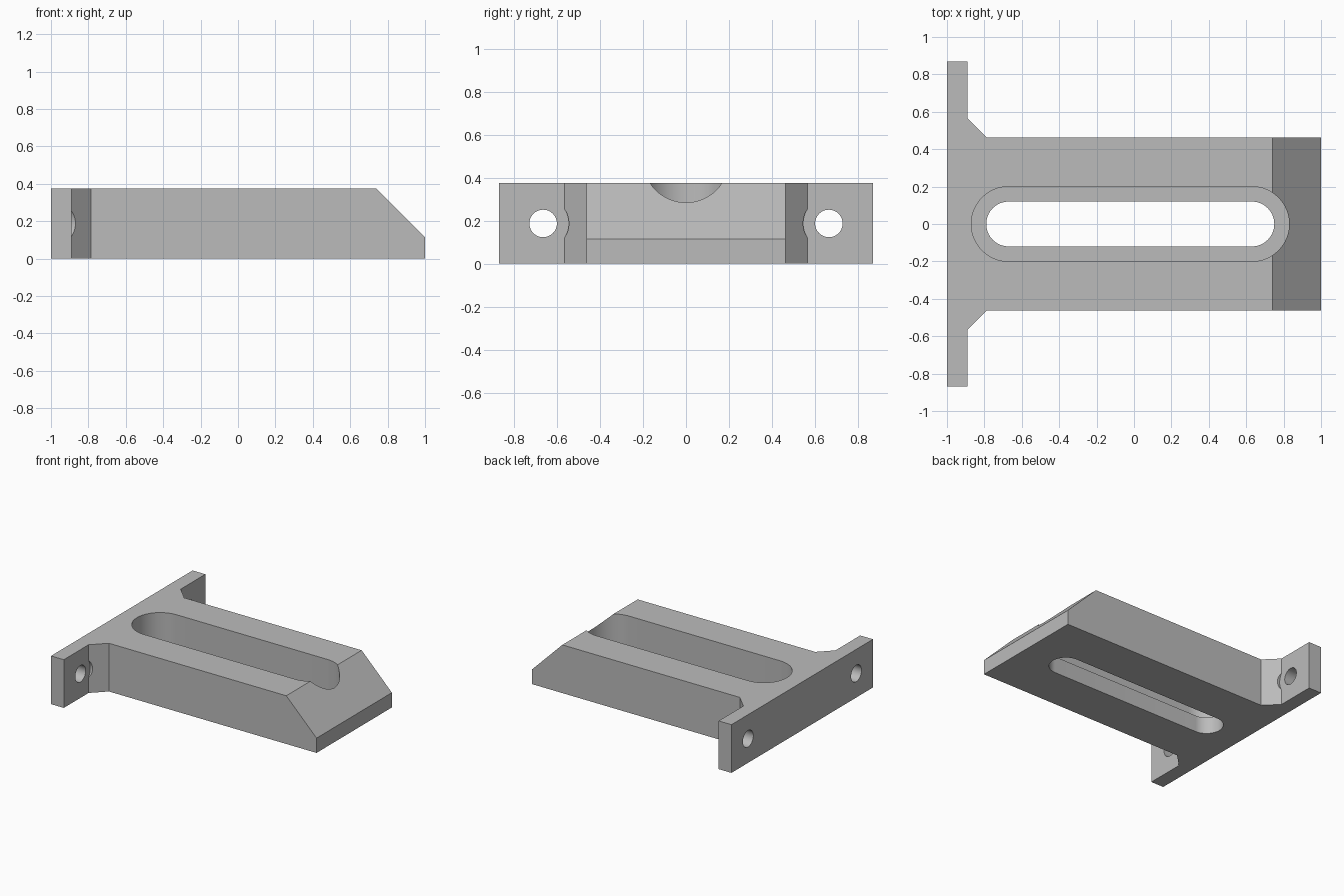
import bpy
import bmesh
import math

if "Cube" in bpy.data.objects:
    bpy.data.objects.remove(bpy.data.objects["Cube"], do_unlink=True)

HEIGHT = 0.375
LEDGE = 0.13

steel = bpy.data.materials.new("plain_grey")
steel.use_nodes = True
grey = (0.5, 0.5, 0.5, 1)
steel.diffuse_color = grey
steel.node_tree.nodes["Principled BSDF"].inputs["Base Color"].default_value = grey


def prism(name, base, move):
    """Extrude a flat outline along a vector into a closed solid."""
    bm = bmesh.new()
    face = bm.faces.new([bm.verts.new(p) for p in base])
    result = bmesh.ops.extrude_face_region(bm, geom=[face])
    verts = [v for v in result["geom"] if isinstance(v, bmesh.types.BMVert)]
    bmesh.ops.translate(bm, verts=verts, vec=move)
    bmesh.ops.recalc_face_normals(bm, faces=bm.faces)
    mesh = bpy.data.meshes.new(name)
    bm.to_mesh(mesh)
    bm.free()
    mesh.materials.append(steel)
    obj = bpy.data.objects.new(name, mesh)
    bpy.context.collection.objects.link(obj)
    return obj


def slot(name, radius, z0, z1, steps=32):
    """Rounded slot cutter running along x."""
    points = []
    for centre, start in ((0.63, -math.pi / 2), (-0.67, math.pi / 2)):
        for i in range(steps + 1):
            a = start + math.pi * i / steps
            points.append((centre + radius * math.cos(a), radius * math.sin(a), z0))
    return prism(name, points, (0, 0, z1 - z0))


def bore(name, radius, y, x0, x1, steps=48):
    """Round cutter running along x at half height."""
    turns = [2 * math.pi * i / steps for i in range(steps)]
    ring = [(x0, y + radius * math.cos(a), HEIGHT / 2 + radius * math.sin(a)) for a in turns]
    return prism(name, ring, (x1 - x0, 0, 0))


# Body with end flange and angled gussets, mirrored about the centre line
half = [(1, 0.463), (-0.787, 0.463), (-0.89, 0.566), (-0.89, 0.87), (-1, 0.87)]
outline = half + [(x, -y) for x, y in reversed(half)]
body = prism("clamp_plate", [(x, y, 0) for x, y in outline], (0, 0, HEIGHT))

# Sloped nose, stepped slot, flange holes and gusset clearances
nose = [(0.74, -1, HEIGHT), (1.1, -1, 0.015), (1.1, -1, 0.6), (0.74, -1, 0.6)]
cutters = [
    prism("nose_cutter", nose, (0, 2, 0)),
    slot("slot_cutter", 0.12, -0.1, 0.5),
    slot("slot_pocket_cutter", 0.2, LEDGE, 0.5),
]
for side, y in (("left", 0.665), ("right", -0.665)):
    cutters.append(bore(side + "_hole_cutter", 0.064, y, -1.1, -0.8))
    cutters.append(bore(side + "_clearance_cutter", 0.12, y, -0.89, -0.7))

bpy.context.view_layer.objects.active = body
for cutter in cutters:
    cut = body.modifiers.new(cutter.name, "BOOLEAN")
    cut.operation = "DIFFERENCE"
    cut.solver = "EXACT"
    cut.object = cutter
    bpy.ops.object.modifier_apply(modifier=cut.name)
    bpy.data.objects.remove(cutter, do_unlink=True)

# Smooth the round walls, keep the machined edges crisp
bpy.ops.object.select_all(action="DESELECT")
body.select_set(True)
bpy.ops.object.shade_smooth_by_angle(angle=math.radians(30))
